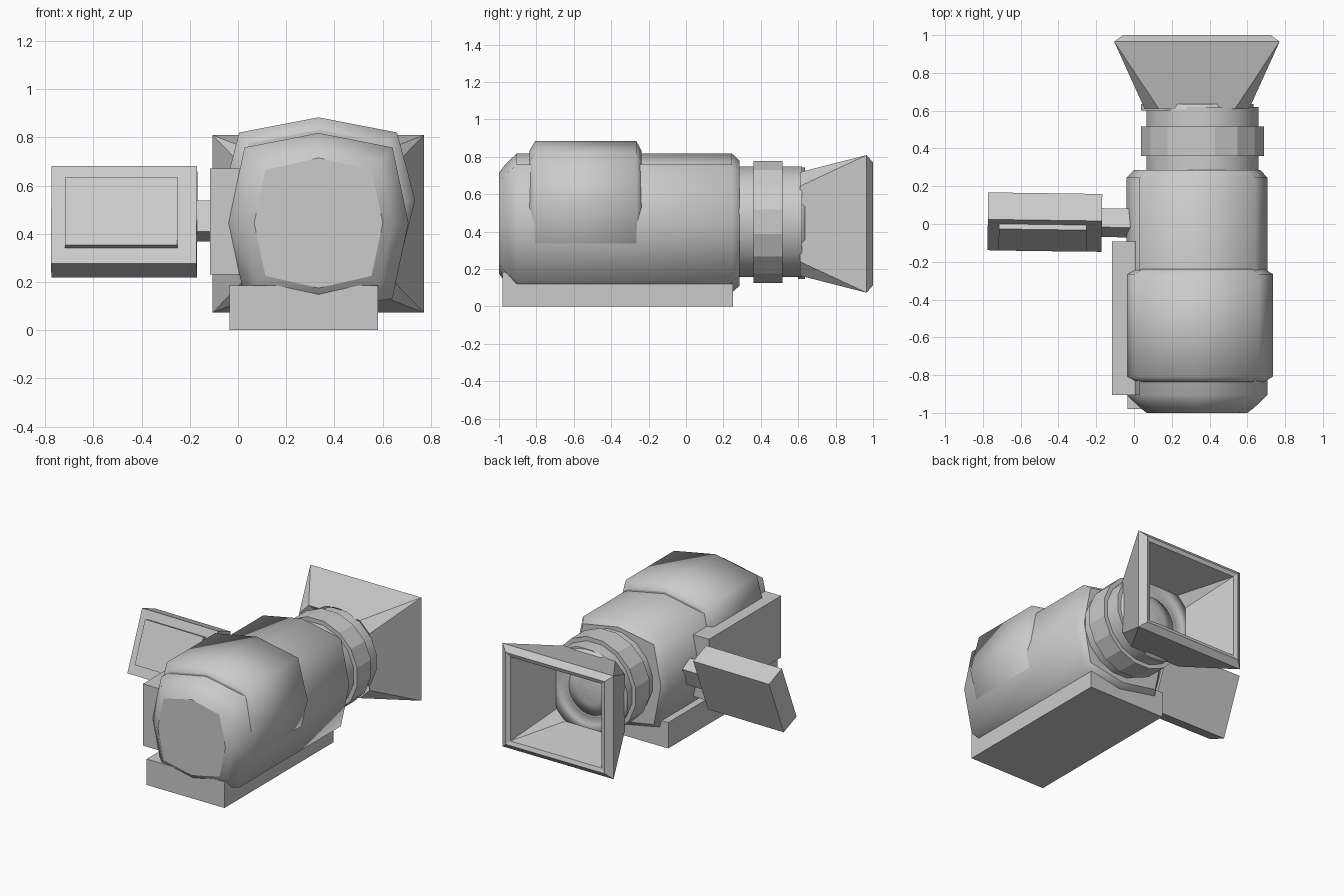
import bpy, bmesh
from math import pi, cos, sin, radians
from mathutils import Matrix, Vector

if "Cube" in bpy.data.objects:
    bpy.data.objects.remove(bpy.data.objects["Cube"])


def loft(name, rings, smooth=True, caps=True, closed=False):
    """Skin a list of equal-length point rings; caps stay flat."""
    bm = bmesh.new()
    loops = [[bm.verts.new(p) for p in r] for r in rings]
    n = len(loops[0])
    pairs = list(zip(loops, loops[1:]))
    if closed:
        pairs.append((loops[-1], loops[0]))
    for a, b in pairs:
        for i in range(n):
            j = (i + 1) % n
            bm.faces.new((a[i], a[j], b[j], b[i])).smooth = smooth
    if caps and not closed:
        bm.faces.new(loops[0])
        bm.faces.new(loops[-1])
    bmesh.ops.remove_doubles(bm, verts=bm.verts, dist=1e-4)
    bmesh.ops.recalc_face_normals(bm, faces=bm.faces)
    me = bpy.data.meshes.new(name)
    bm.to_mesh(me)
    bm.free()
    ob = bpy.data.objects.new(name, me)
    bpy.context.collection.objects.link(ob)
    return ob


def box(name, lo, hi, matrix=Matrix()):
    rings = [[(lo[0], y, lo[2]), (hi[0], y, lo[2]), (hi[0], y, hi[2]), (lo[0], y, hi[2])]
             for y in (lo[1], hi[1])]
    ob = loft(name, rings, smooth=False)
    ob.matrix_world = matrix
    return ob


def bulged(y, hx, hz, cx, cz, x=0.334, z=0.445):
    """Eight-sided bulged square: mid points hx/hz, corners cx/cz."""
    pts = [(0, hz), (cx, cz), (hx, 0), (cx, -cz), (0, -hz), (-cx, -cz), (-hx, 0), (-cx, cz)]
    return [(x + a, y, z + b) for a, b in pts]


def cut_rect(y, hx, hz, c=0.0, x=0.333, z=0.441):
    """Rectangle with cut corners (c = 0 gives a plain rectangle)."""
    pts = [(hx - c, hz), (hx, hz - c), (hx, c - hz), (hx - c, -hz),
           (c - hx, -hz), (-hx, c - hz), (-hx, hz - c), (c - hx, hz)]
    return [(x + a, y, z + b) for a, b in pts]


def circle(y, r, n=16, x=0.363, z=0.452):
    return [(x + r * cos(2 * pi * (i + .5) / n), y, z + r * sin(2 * pi * (i + .5) / n))
            for i in range(n)]


# Main body with chamfered ends
loft("body", [bulged(-1.0, .267, .27, .22, .22),
              bulged(-.97, .305, .31, .255, .255),
              bulged(-.905, .373, .373, .307, .313),
              bulged(.245, .373, .373, .307, .313),
              bulged(.285, .335, .335, .28, .285)])

# Raised shell over the top and right side
shell = [(.334, .883), (.66, .82), (.735, .54), (.635, .14),
         (.334, .12), (.03, .14), (-.037, .66), (.005, .82)]
mid = Vector((.345, .45))


def shell_ring(y, s):
    return [(mid.x + (a - mid.x) * s, y, mid.y + (b - mid.y) * s) for a, b in shell]


loft("top_shell", [shell_ring(-.837, .88), shell_ring(-.808, 1),
                   shell_ring(-.265, 1), shell_ring(-.238, .88)])

# Base and side box
box("base", (-.035, -.98, 0), (.58, .25, .185))
box("side_box", (-.117, -.905, .23), (.1, -.092, .67))

# Lens barrel with recessed glass, and focus ring
barrel = loft("lens_barrel", [circle(.25, .302), circle(.62, .302), circle(.62, .255)], caps=False)
loft("lens_rim", [circle(y, r, 32, .335, .445) for y, r in
                  ((.60, .30), (.635, .30), (.635, .222), (.59, .17), (.60, .17),
                   (.612, .09), (.616, .02))])
loft("focus_ring", [circle(.36, .28), circle(.36, .332), circle(.515, .332), circle(.515, .28)],
     smooth=False, closed=True)
bpy.context.view_layer.objects.active = barrel
barrel.select_set(True)
bpy.ops.object.shade_smooth_by_angle(angle=radians(30))

# Hollow lens hood
loft("lens_hood", [cut_rect(.61, .277, .277, .075), cut_rect(.966, .438, .368),
                   cut_rect(1.0, .39, .328), cut_rect(.99, .36, .30),
                   cut_rect(.63, .245, .245, .07)], smooth=False, closed=True)

# Tilted flip-out screen and hinge arm
tilt = (Matrix.Translation((-.472, .01, .45)) @ Matrix.Rotation(radians(-.8), 4, 'Z')
        @ Matrix.Rotation(radians(-22), 4, 'X'))
box("screen_housing", (-.302, -.077, -.218), (.302, .077, .218), tilt)
box("screen_panel", (-.243, -.106, -.148), (.222, -.07, .157), tilt)
box("hinge_arm", (.29, -.054, -.066), (.52, .054, .074), tilt)
